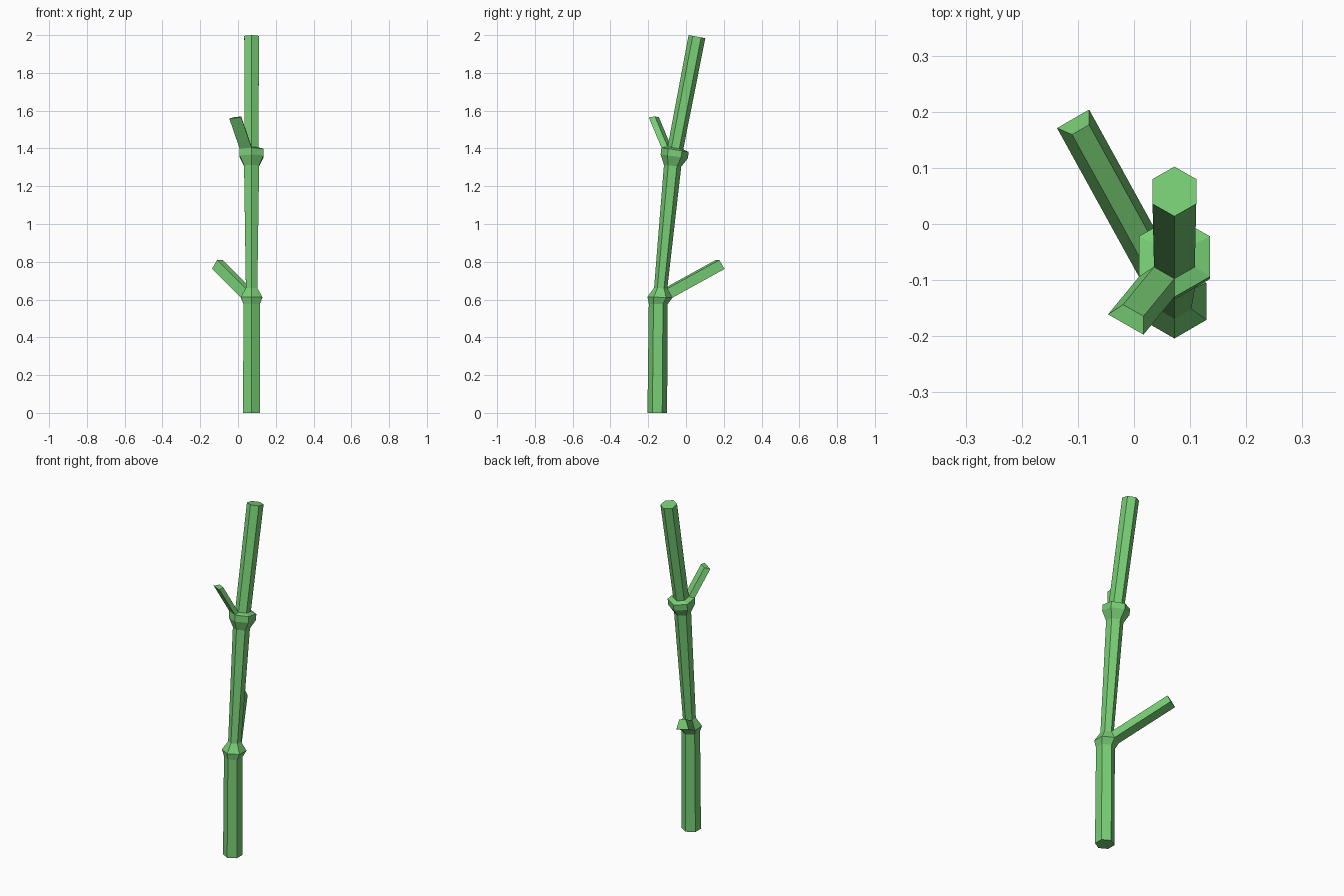
import bpy, bmesh, math
from mathutils import Vector

if "Cube" in bpy.data.objects:
    bpy.data.objects.remove(bpy.data.objects["Cube"])

CX = 0.072
# stalk cross-sections from bottom to top: centre y, centre z, radius, lean in degrees
SECTIONS = [
    (-0.152, 0.000, 0.052, 0),
    (-0.147, 0.577, 0.050, 1),
    (-0.138, 0.612, 0.066, 2),   # lower node
    (-0.134, 0.660, 0.035, 4),
    (-0.071, 1.308, 0.046, 6),
    (-0.062, 1.358, 0.073, 8),   # upper node
    (-0.058, 1.393, 0.073, 9),
    (-0.056, 1.402, 0.042, 10),
    (0.058, 1.992, 0.045, 10.5),
]

bm = bmesh.new()


def ring(cy, cz, r, lean):
    t = math.radians(lean)
    out = []
    for k in range(6):
        a = math.radians(30 + 60 * k)
        x, y = r * math.cos(a), r * math.sin(a)
        out.append(bm.verts.new((CX + x, cy + y * math.cos(t), cz - y * math.sin(t))))
    return out


# jointed hexagonal stalk
rings = [ring(*s) for s in SECTIONS]
sides = []
for lo, hi in zip(rings, rings[1:]):
    sides.append([bm.faces.new((lo[k], lo[(k + 1) % 6], hi[(k + 1) % 6], hi[k]))
                  for k in range(6)])
bm.faces.new(rings[0][::-1])
bm.faces.new(rings[-1])


# branch pulled out of one node facet
def branch(face, offset):
    res = bmesh.ops.extrude_face_region(bm, geom=[face])
    verts = [v for v in res["geom"] if isinstance(v, bmesh.types.BMVert)]
    bmesh.ops.translate(bm, verts=verts, vec=Vector(offset))
    if face.is_valid:
        bm.faces.remove(face)


branch(sides[2][1], (-0.152, 0.276, 0.152))
branch(sides[6][3], (-0.055, -0.067, 0.160))

bmesh.ops.recalc_face_normals(bm, faces=bm.faces[:])
mesh = bpy.data.meshes.new("bamboo_stalk")
bm.to_mesh(mesh)
bm.free()
obj = bpy.data.objects.new("bamboo_stalk", mesh)
bpy.context.collection.objects.link(obj)

mat = bpy.data.materials.new("stalk_green")
mat.diffuse_color = (0.19, 0.62, 0.18, 1)
mat.use_nodes = True
mat.node_tree.nodes["Principled BSDF"].inputs["Base Color"].default_value = mat.diffuse_color
mesh.materials.append(mat)
